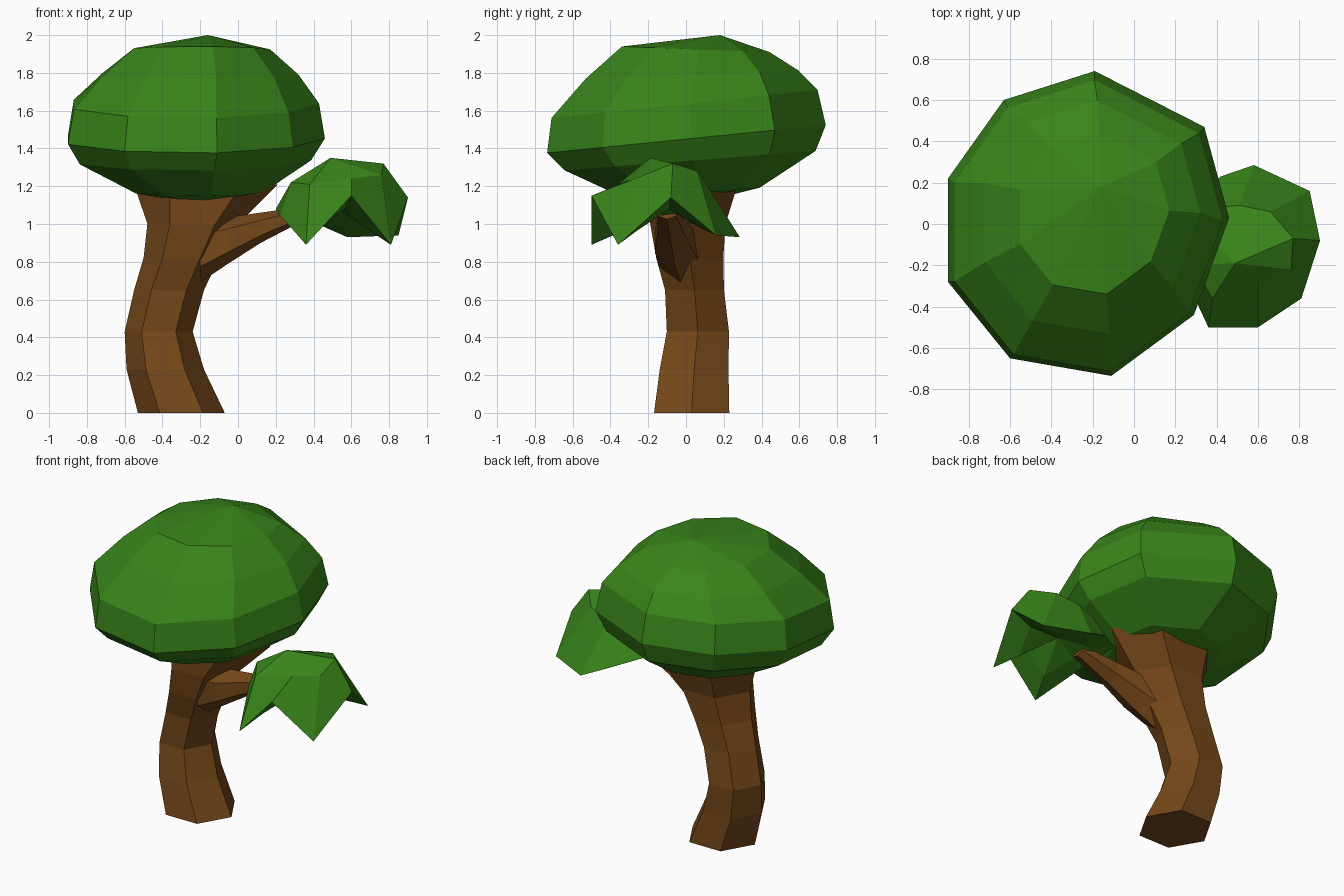
import bpy, bmesh, math

if "Cube" in bpy.data.objects:
    bpy.data.objects.remove(bpy.data.objects["Cube"])


def material(name, color):
    m = bpy.data.materials.new(name)
    m.diffuse_color = color
    m.use_nodes = True
    m.node_tree.nodes["Principled BSDF"].inputs["Base Color"].default_value = m.diffuse_color
    return m


BARK = material("bark", (0.18, 0.065, 0.01, 1))
LEAF = material("leaf", (0.04, 0.23, 0.01, 1))


def loft(name, rings, mat, start=None, end=None):
    """Skin a stack of equal rings; close each end with a point or a flat cap."""
    bm = bmesh.new()
    loops = [[bm.verts.new(p) for p in r] for r in rings]
    n = len(loops[0])
    for a, b in zip(loops, loops[1:]):
        for i in range(n):
            j = (i + 1) % n
            bm.faces.new((a[i], a[j], b[j], b[i]))
    for loop, tip in ((loops[0], start), (loops[-1], end)):
        if tip:
            t = bm.verts.new(tip)
            for i in range(n):
                bm.faces.new((loop[i], loop[(i + 1) % n], t))
        else:
            bm.faces.new(loop)
    bmesh.ops.recalc_face_normals(bm, faces=bm.faces)
    mesh = bpy.data.meshes.new(name)
    bm.to_mesh(mesh)
    bm.free()
    mesh.materials.append(mat)
    ob = bpy.data.objects.new(name, mesh)
    bpy.context.collection.objects.link(ob)
    return ob


HEX = [(math.cos(math.tau * i / 6), math.sin(math.tau * i / 6)) for i in range(6)]

# Trunk: curved hexagonal stem (centre x, y, z, radius x, y)
trunk = [(-.30, .03, 0, .23, .23), (-.385, .043, .23, .205, .21),
         (-.42, .063, .43, .18, .19), (-.365, .045, .65, .185, .18),
         (-.30, .02, .82, .20, .205), (-.24, .01, 1.0, .24, .23),
         (-.17, .04, 1.21, .38, .27)]
loft("trunk", [[(x + rx * c, y + ry * s, z) for c, s in HEX]
               for x, y, z, rx, ry in trunk], BARK)

# Side branch: tapered hexagonal limb (centre x, y, z, half width, half height)
branch = [(-.20, -.03, .86, .13, .17), (-.06, -.06, .91, .12, .125),
          (.12, -.08, .98, .085, .08), (.36, -.10, 1.06, .055, .035)]
loft("side_branch", [[(x, y + w * s, z + h * c) for c, s in HEX]
                     for x, y, z, w, h in branch], BARK)

# Main canopy: nine-sided outline scaled through a tilted stack of rings
outline = [(.68, .03), (.56, .47), (.03, .74), (-.41, .60), (-.68, .22),
           (-.68, -.28), (-.38, -.65), (.11, -.735), (.51, -.44)]
# centre x, y, z, scale, tilt toward the back
levels = [(-.20, .02, 1.17, .50, .03), (-.225, .02, 1.335, .90, .07),
          (-.22, 0, 1.45, 1.0, .10), (-.22, -.01, 1.635, .955, .10),
          (-.20, .03, 1.79, .765, .03), (-.19, .05, 1.925, .53, -.02)]
loft("main_canopy", [[(cx + k * x, cy + k * y, z + t * y) for x, y in outline]
                     for cx, cy, z, k, t in levels], LEAF,
     start=(-.20, .02, 1.10), end=(-.16, .18, 2.0))

# Small canopy: folded umbrella of leaves with a zigzag rim
rim = [(.90, -.08, 1.14), (.85, .16, .94), (.58, .285, .93), (.42, .23, 1.0),
       (.20, .05, 1.08), (.22, -.20, 1.05), (.36, -.50, .89),
       (.60, -.50, 1.15), (.81, -.36, .89)]
crown = [(.77, -.07, 1.32), (.66, .06, 1.28), (.51, .09, 1.24),
         (.40, .08, 1.21), (.29, 0, 1.20), (.28, -.20, 1.22),
         (.38, -.36, 1.21), (.60, -.28, 1.24), (.76, -.22, 1.26)]
cx, cy = .52, -.1
under = [(cx + .6 * (x - cx), cy + .6 * (y - cy), 1.03 + .45 * (z - 1.03))
         for x, y, z in rim]
loft("small_canopy", [under, rim, crown], LEAF,
     start=(cx, cy, 1.09), end=(.49, -.19, 1.35))
